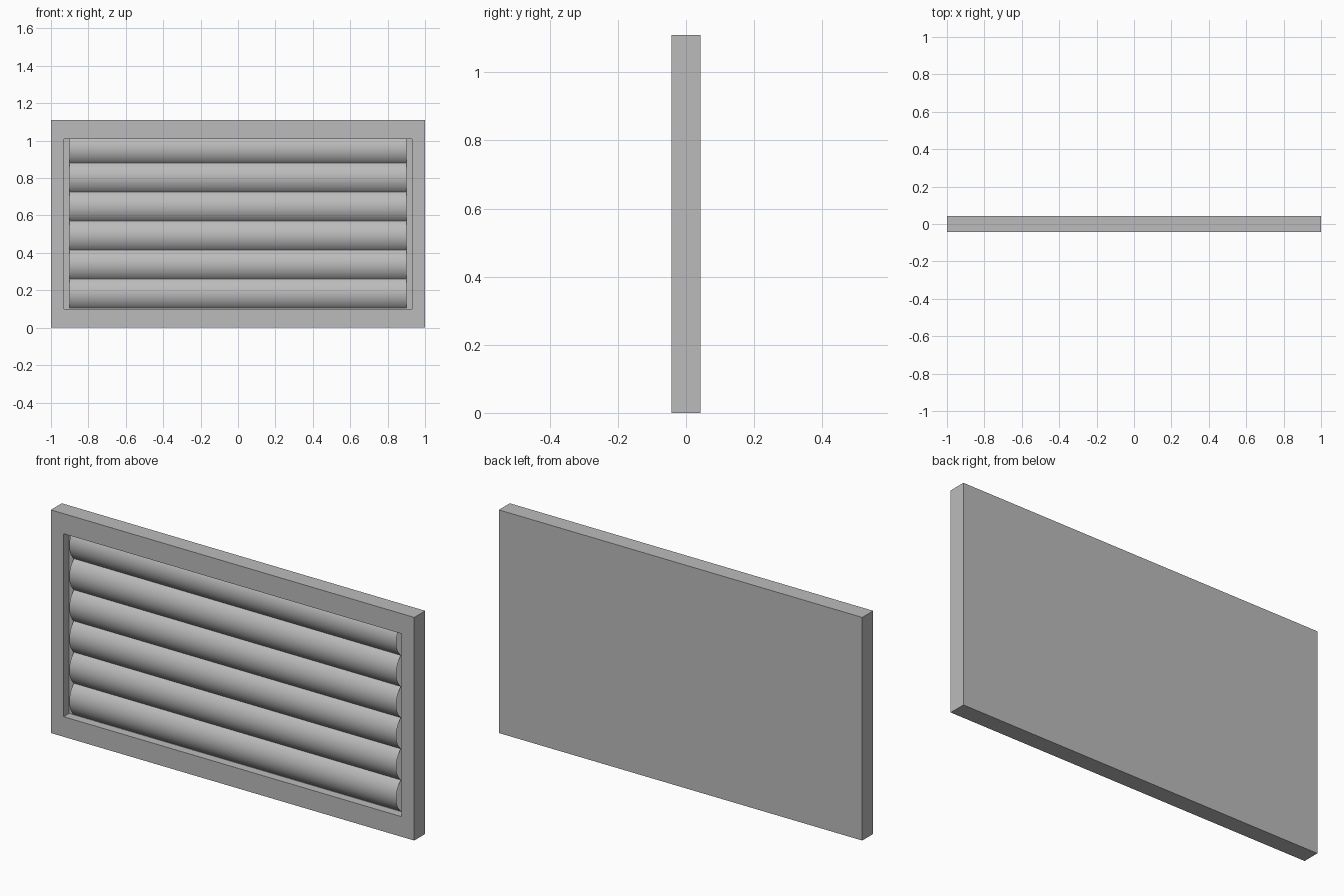
import bpy, bmesh, math

cube = bpy.data.objects.get("Cube")
if cube:
    bpy.data.objects.remove(cube, do_unlink=True)

W, H, T = 2.0, 1.11, 0.086          # overall panel size
X, Z0, Z1 = 0.9, 0.1, 1.01          # opening in the frame
FRONT, FLOOR = -T / 2, 0.0          # front plane and recess floor
PITCH, BULGE, STEPS = 0.155, 0.036, 16

grey = bpy.data.materials.new("grey")
grey.use_nodes = True
colour = (0.5, 0.5, 0.5, 1)
grey.diffuse_color = colour
grey.node_tree.nodes["Principled BSDF"].inputs["Base Color"].default_value = colour


def finish(name, bm):
    bmesh.ops.recalc_face_normals(bm, faces=bm.faces)
    mesh = bpy.data.meshes.new(name)
    bm.to_mesh(mesh)
    bm.free()
    mesh.materials.append(grey)
    obj = bpy.data.objects.new(name, mesh)
    bpy.context.collection.objects.link(obj)
    return obj


# Frame: a solid slab whose front is inset and pushed back
bm = bmesh.new()
bmesh.ops.create_cube(bm, size=1)
for v in bm.verts:
    v.co = (v.co.x * W, v.co.y * T, (v.co.z + 0.5) * H)
front = min(bm.faces, key=lambda f: f.calc_center_median().y)
bmesh.ops.inset_region(bm, faces=[front], thickness=W / 2 - X)
for v in front.verts:
    v.co.z = Z0 if v.co.z < H / 2 else Z1
pushed = bmesh.ops.extrude_discrete_faces(bm, faces=[front])["faces"]
for v in pushed[0].verts:
    v.co.y = FLOOR
finish("frame", bm)


# Slats: convex arcs stacked up the opening, the top one cut by the frame
def slat(index):
    base = Z0 + 0.005 + index * PITCH
    radius = (PITCH ** 2 / 4 + BULGE ** 2) / (2 * BULGE)
    half = math.asin(PITCH / 2 / radius)
    centre_y = FRONT + 0.002 + radius
    profile = []
    for i in range(STEPS + 1):
        a = -half + 2 * half * i / STEPS
        z = base + PITCH / 2 + radius * math.sin(a)
        if z > Z1:
            z = Z1
            a = math.asin((Z1 - base - PITCH / 2) / radius)
        profile.append((centre_y - radius * math.cos(a), z))
        if z == Z1:
            break
    bm = bmesh.new()
    rows = [[bm.verts.new((x, y, z)) for y, z in profile] for x in (-X, X)]
    for i in range(len(profile) - 1):
        bm.faces.new((rows[0][i], rows[1][i], rows[1][i + 1], rows[0][i + 1]))
    obj = finish("slat_%d" % (index + 1), bm)
    # Make the open strip face the front
    if obj.data.polygons[0].normal.y > 0:
        obj.data.flip_normals()
    bpy.ops.object.select_all(action="DESELECT")
    obj.select_set(True)
    bpy.context.view_layer.objects.active = obj
    bpy.ops.object.shade_smooth_by_angle(angle=math.radians(30))


for n in range(6):
    slat(n)
